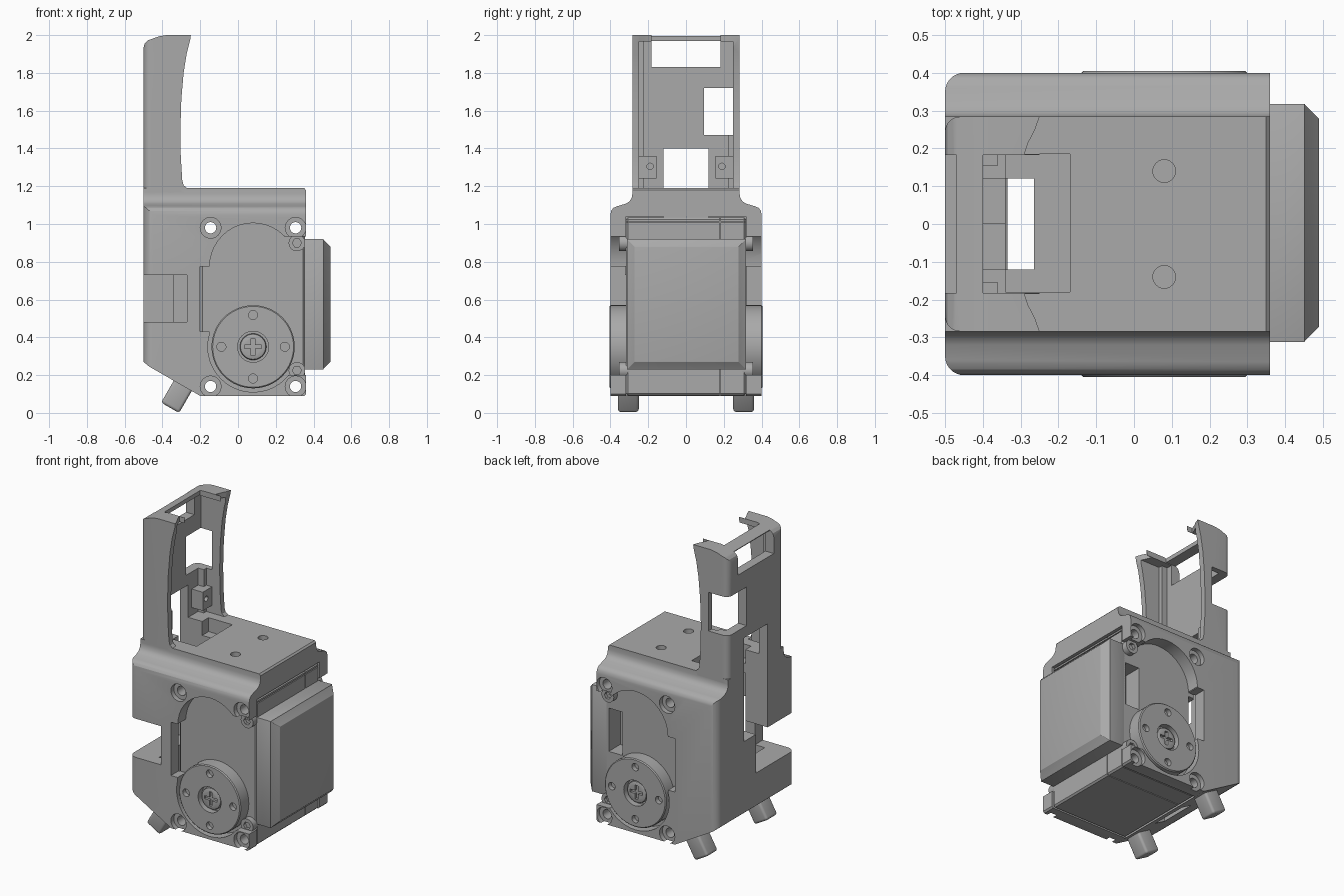
import bpy, bmesh, math
from mathutils import Matrix

cube = bpy.data.objects.get("Cube")
if cube:
    bpy.data.objects.remove(cube, do_unlink=True)

grey = bpy.data.materials.new("plain_grey")
grey.use_nodes = True
tone = (0.4, 0.4, 0.4, 1)
grey.diffuse_color = tone
grey.node_tree.nodes["Principled BSDF"].inputs["Base Color"].default_value = tone


def prism(name, pts, axis, a, b):
    """Extrude a flat outline along an axis from a to b."""
    place = {"X": lambda u, v, w: (w, u, v),
             "Y": lambda u, v, w: (u, w, v),
             "Z": lambda u, v, w: (u, v, w)}[axis]
    bm = bmesh.new()
    low = [bm.verts.new(place(u, v, a)) for u, v in pts]
    high = [bm.verts.new(place(u, v, b)) for u, v in pts]
    bm.faces.new(low)
    bm.faces.new(high)
    for i in range(len(pts)):
        j = (i + 1) % len(pts)
        bm.faces.new((low[i], low[j], high[j], high[i]))
    bmesh.ops.recalc_face_normals(bm, faces=bm.faces)
    mesh = bpy.data.meshes.new(name)
    bm.to_mesh(mesh)
    bm.free()
    ob = bpy.data.objects.new(name, mesh)
    mesh.materials.append(grey)
    bpy.context.collection.objects.link(ob)
    return ob


def box(name, x0, x1, y0, y1, z0, z1):
    return prism(name, [(x0, y0), (x1, y0), (x1, y1), (x0, y1)], "Z", z0, z1)


def ring(cx, cy, r, n=40):
    return [(cx + r * math.cos(2 * math.pi * i / n),
             cy + r * math.sin(2 * math.pi * i / n)) for i in range(n)]


def rounded(x0, x1, y, r, n=8):
    """Plan outline with its two -x corners rounded."""
    arc = [(x0 + r - r * math.sin(t), y - r + r * math.cos(t))
           for t in [math.pi / 2 * i / n for i in range(n + 1)]]
    return [(x1, y)] + arc + [(u, -v) for u, v in reversed(arc)] + [(x1, -y)]


def combine(ob, *others, mode="DIFFERENCE"):
    for other in others:
        other.hide_render = True
        mod = ob.modifiers.new("cut", "BOOLEAN")
        mod.operation, mod.solver, mod.object = mode, "EXACT", other
        bpy.context.view_layer.objects.active = ob
        bpy.ops.object.modifier_apply(modifier=mod.name)
        bpy.data.objects.remove(other, do_unlink=True)


def bevel(ob, width, segments=2):
    mod = ob.modifiers.new("bevel", "BEVEL")
    mod.width, mod.segments, mod.limit_method = width, segments, "ANGLE"
    bpy.context.view_layer.objects.active = ob
    bpy.ops.object.modifier_apply(modifier=mod.name)


# Bracket body: side, end and plan outlines intersected
bracket = prism("bracket", [(-0.5, 1.19), (-0.5, 0.27), (-0.47, 0.245), (-0.2, 0.09),
                            (0.35, 0.09), (0.36, 0.1), (0.36, 1.18), (0.35, 1.19)], "Y", -0.5, 0.5)
half = [(0.4, 0), (0.4, 1.05), (0.396, 1.07), (0.385, 1.085), (0.365, 1.094),
        (0.32, 1.107), (0.3, 1.119), (0.288, 1.137), (0.284, 1.16), (0.284, 1.25)]
combine(bracket,
        prism("end", half + [(-u, v) for u, v in reversed(half)], "X", -0.6, 0.6),
        prism("plan", rounded(-0.5, 0.5, 0.4, 0.05), "Z", -0.1, 1.3), mode="INTERSECT")
# Hollow for the motor, inner chamber and vertical slot
combine(bracket,
        box("cut", -0.2, 0.5, -0.318, 0.318, -0.1, 1.04),
        prism("cut", [(-0.34, 1.04), (-0.34, 0.26), (-0.19, 0.175), (-0.19, 1.04)], "Y", -0.32, 0.32),
        box("cut", -0.335, -0.265, -0.12, 0.12, -0.1, 1.3),
        box("cut", -0.34, -0.17, -0.18, 0.185, 1.1, 1.3))
# Holes in the top deck
combine(bracket, *[prism("cut", ring(0.08, y, 0.03, 24), "Z", 1.1, 1.3) for y in (-0.14, 0.14)])

# Tower: curved channel standing on the back edge
tower = prism("tower", [(-0.5, 1.1), (-0.5, 1.935), (-0.493, 1.957), (-0.475, 1.973), (-0.42, 1.993),
                        (-0.38, 2), (-0.25, 2), (-0.252, 1.98), (-0.272, 1.9), (-0.288, 1.8),
                        (-0.3, 1.66), (-0.305, 1.5), (-0.303, 1.36), (-0.295, 1.23),
                        (-0.288, 1.205), (-0.27, 1.19), (-0.27, 1.1)], "Y", -0.4, 0.4)
combine(tower, prism("plan", rounded(-0.5, 0, 0.284, 0.04), "Z", 1, 2.1), mode="INTERSECT")
lip = [(0.5, 0.3), (-0.25, 0.284), (-0.262, 0.25), (-0.28, 0.215), (-0.29, 0.185)]
combine(tower,
        box("cut", -0.44, 0, -0.248, 0.248, 1.0, 1.965),
        box("cut", -0.4, 0, -0.183, 0.183, 1.0, 2.1),
        box("cut", -0.6, -0.3, -0.183, 0.183, 1.83, 1.97),
        box("cut", -0.6, -0.47, -0.183, 0.183, 1.83, 2.1),
        box("cut", -0.6, -0.36, 0.095, 0.4, 1.47, 1.72),
        *[prism("cut", [(u, s * v) for u, v in lip] + [(0.5, s * 0.185)], "Z", 1.85, 2.1)
          for s in (-1, 1)])
combine(bracket, tower, mode="UNION")

# Back opening and side notch
combine(bracket,
        box("cut", -0.6, -0.335, -0.12, 0.12, 0.73, 1.4),
        box("cut", -0.6, -0.27, -0.5, 0, 0.48, 0.73))

# Side windows that show the motor, and counterbored screw holes
screws = [(-0.145, 0.98), (0.305, 0.98), (-0.145, 0.14), (0.305, 0.14)]
for s in (-1, 1):
    near, far = s * 0.3, s * 0.5
    combine(bracket,
            prism("cut", ring(0.08, 0.775, 0.23), "Y", near, far),
            prism("cut", ring(0.08, 0.35, 0.24), "Y", near, far),
            box("cut", -0.152, 0.5, *sorted((near, far)), 0.33, 0.78),
            box("cut", -0.2, 0.1, *sorted((near, far)), 0.43, 0.775),
            box("cut", 0.2, 0.5, *sorted((near, far)), 0.2, 0.935),
            *[prism("cut", ring(x, z, 0.055, 24), "Y", s * 0.37, far) for x, z in screws])
combine(bracket, *[prism("cut", ring(x, z, 0.03, 20), "Y", -0.6, 0.6) for x, z in screws])

# Motor casing with seam grooves and pockets
motor = box("motor_casing", -0.198, 0.355, -0.318, 0.318, 0.092, 1.035)
bevel(motor, 0.01, 1)
combine(motor,
        box("cut", 0.345, 0.5, 0.177, 0.183, 0, 1.1),
        box("cut", -0.3, 0.5, 0.177, 0.183, 0, 0.1),
        box("cut", 0.345, 0.5, -0.4, 0.4, 1.008, 1.014),
        box("cut", 0.23, 0.33, 0.2, 0.4, 0.52, 0.8),
        box("cut", -0.25, -0.15, 0.2, 0.4, 0.45, 0.75),
        *[prism("cut", ring(x, z, 0.03, 20), "Y", -0.6, 0.6) for x, z in screws])

# Chamfered cover on the motor's outer end
cover = box("end_cover", 0.355, 0.49, -0.312, 0.318, 0.23, 0.92)
for v in cover.data.vertices:
    if v.co.x > 0.4:
        v.co.y += 0.04 if v.co.y < 0 else -0.04
        v.co.z += 0.04 if v.co.z < 0.5 else -0.04
collar = box("collar", 0.34, 0.452, -0.312, 0.318, 0.23, 0.92)
for v in cover.data.vertices:
    if v.co.x < 0.4:
        v.co.x = 0.45
combine(cover, collar, mode="UNION")
bevel(cover, 0.012, 2)

parts = [bracket, motor, cover]
for s, side in ((-1, "front"), (1, "back")):
    # Output disc with bolt holes and a cross-slotted screw
    horn = prism(side + "_disc", ring(0.08, 0.35, 0.22, 64), "Y", s * 0.31, s * 0.405)
    bevel(horn, 0.006, 1)
    combine(horn, prism("cut", ring(0.08, 0.35, 0.082), "Y", s * 0.365, s * 0.5),
            *[prism("cut", ring(x, z, 0.024, 20), "Y", s * 0.375, s * 0.5)
              for x, z in ring(0.08, 0.35, 0.168, 4)])
    head = prism(side + "_disc_screw", ring(0.08, 0.35, 0.07), "Y", s * 0.355, s * 0.392)
    bevel(head, 0.012, 2)
    ys = sorted((s * 0.375, s * 0.5))
    combine(head, box("cut", 0.035, 0.125, *ys, 0.34, 0.36),
            box("cut", 0.07, 0.09, *ys, 0.305, 0.395))
    parts += [horn, head]
    # Small casing bolts
    for z, level in ((0.9, "upper"), (0.225, "lower")):
        bolt = prism(f"{side}_{level}_bolt", ring(0.312, z, 0.044, 28), "Y", s * 0.3, s * 0.355)
        combine(bolt, prism("cut", ring(0.312, z, 0.024, 6), "Y", s * 0.335, s * 0.5))
        parts.append(bolt)
    # Slanted foot pegs
    foot = box(side + "_foot", -0.055, 0.055, -0.055, 0.055, -0.105, 0.1)
    bevel(foot, 0.015, 3)
    foot.data.transform(Matrix.Translation((-0.307, s * 0.305, 0.118))
                        @ Matrix.Rotation(math.radians(30), 4, "Y"))
    parts.append(foot)
    # Bored bosses inside the tower
    boss = box(side + "_boss", -0.45, -0.36, *sorted((s * 0.155, s * 0.25)), 1.24, 1.36)
    combine(boss, prism("cut", ring(s * 0.19, 1.305, 0.017, 16), "X", -0.41, -0.3))
    rail = box(side + "_rail", -0.45, -0.4, *sorted((s * 0.222, s * 0.255)), 1.19,
               1.968 if s < 0 else 1.47)
    parts += [boss, rail]

# Smooth curved faces, keep edges crisp
bpy.ops.object.select_all(action="DESELECT")
for ob in parts:
    ob.select_set(True)
bpy.context.view_layer.objects.active = bracket
bpy.ops.object.shade_smooth_by_angle(angle=math.radians(30))
